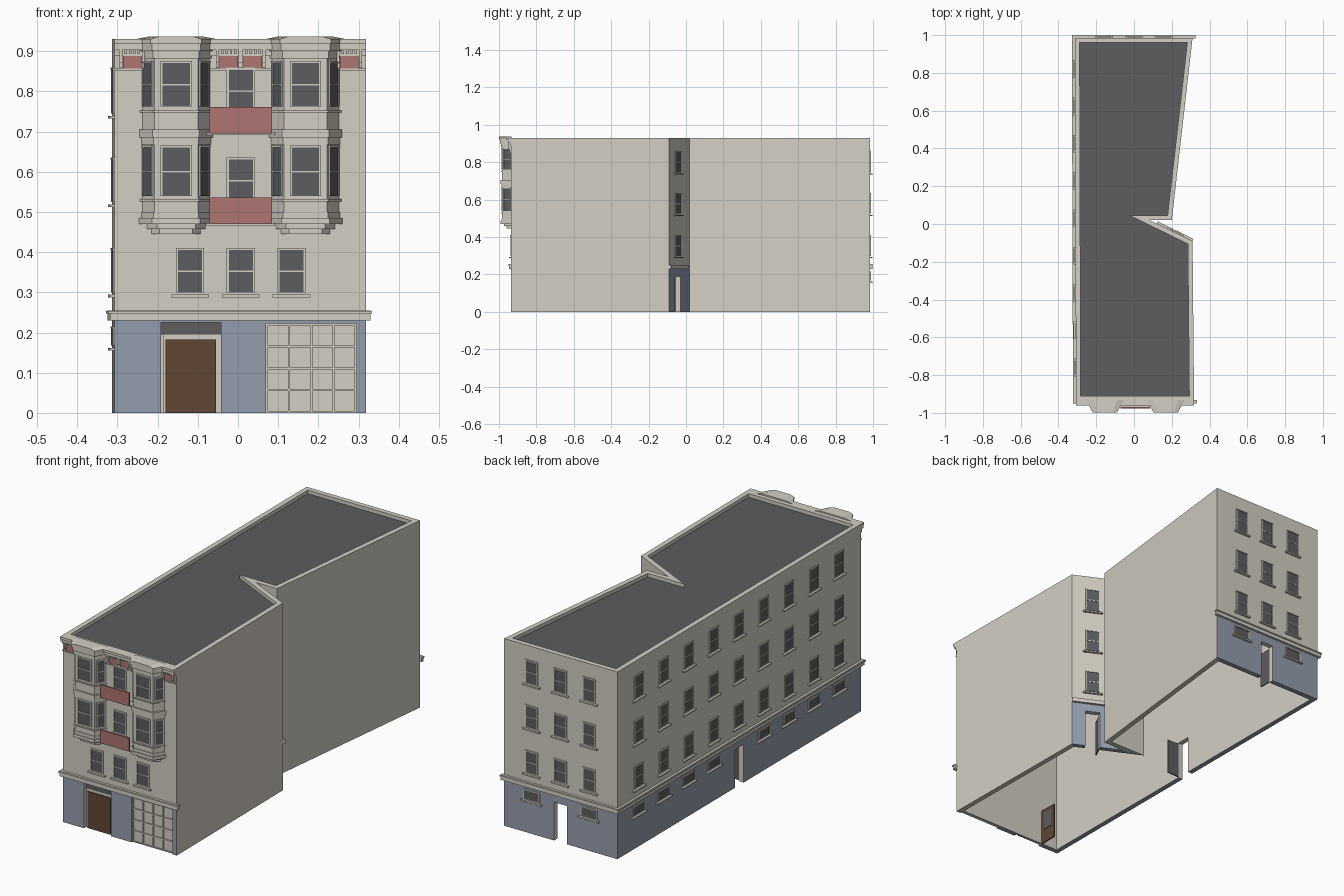
import bpy, bmesh, math
from mathutils import Vector

cube = bpy.data.objects.get("Cube")
if cube:
    bpy.data.objects.remove(cube, do_unlink=True)


def material(name, rgb):
    lin = [((c / 255 + 0.055) / 1.055) ** 2.4 for c in rgb] + [1]
    m = bpy.data.materials.new(name)
    m.use_nodes = True
    m.diffuse_color = lin
    m.node_tree.nodes["Principled BSDF"].inputs["Base Color"].default_value = lin
    return m


CREAM = material("cream_plaster", (212, 207, 196))
BLUE = material("blue_grey_base", (149, 158, 174))
DARK = material("dark_grey", (93, 92, 95))
RED = material("dusty_red", (175, 117, 113))
BROWN = material("door_brown", (97, 70, 53))

# Footprint, counter-clockwise from the front left of the plan
WALL_T, TOP, BASE, ROOF = 0.025, 0.93, 0.23, 0.912
FRONT = -0.935
PLAN = [Vector(p) for p in ((-0.307, FRONT), (0.318, FRONT), (0.31, -0.09),
                            (0.085, 0.02), (0.2, 0.02), (0.31, 0.985), (-0.313, 0.985))]
N = len(PLAN)
PAINTED = (0, 2, 5, 6)          # edges with the painted ground floor
MID = 0.007                     # centre line of the front

parts = {}


def part(name, mat):
    if name not in parts:
        parts[name] = (bmesh.new(), mat)
    return parts[name][0]


def prism(bm, pts, z0, z1):
    lo = [bm.verts.new((p[0], p[1], z0)) for p in pts]
    hi = [bm.verts.new((p[0], p[1], z1)) for p in pts]
    bm.faces.new(lo[::-1])
    bm.faces.new(hi)
    for i in range(len(pts)):
        j = (i + 1) % len(pts)
        bm.faces.new((lo[i], lo[j], hi[j], hi[i]))


class Face:
    """A wall line: u runs along it, n points outward."""

    def __init__(self, a, b):
        self.a, self.length = Vector(a), (Vector(b) - Vector(a)).length
        self.d = (Vector(b) - Vector(a)).normalized()
        self.n = Vector((self.d.y, -self.d.x))

    def box(self, name, mat, u0, u1, n0, n1, z0, z1):
        pts = [self.a + self.d * u + self.n * n
               for u, n in ((u0, n1), (u1, n1), (u1, n0), (u0, n0))]
        prism(part(name, mat), pts, z0, z1)

    def window(self, u, z0, z1, w=0.06, sill=True, sash=True):
        h, f = w / 2, 0.005
        self.box("window_glass", DARK, u - h, u + h, -0.003, 0.002, z0, z1)
        for s in (-1, 1):
            x = u + s * (h + f / 2)
            self.box("window_frames", CREAM, x - f / 2, x + f / 2, -0.003, 0.004, z0, z1)
        self.box("window_frames", CREAM, u - h - f, u + h + f, -0.003, 0.005, z1, z1 + f)
        if sash:
            m = (z0 + z1) / 2
            self.box("window_frames", CREAM, u - h, u + h, -0.003, 0.004, m - 0.002, m + 0.002)
        if sill:
            self.box("window_sills", CREAM, u - h - 0.017, u + h + 0.017,
                     -0.003, 0.011, z0 - 0.013, z0 - 0.006)


faces = [Face(PLAN[i], PLAN[(i + 1) % N]) for i in range(N)]
front, notch, back, left = (faces[i] for i in PAINTED)
ROWS = ((0.30, 0.405), (0.525, 0.63), (0.745, 0.855))

# Inner plan from mitred offsets
inner = []
for i in range(N):
    n0, n1 = faces[i - 1].n, faces[i].n
    inner.append(PLAN[i] - (n0 + n1) * (WALL_T / (1 + n0.dot(n1))))

# Hollow walls, open at the bottom
bm = bmesh.new()
levels = [[[bm.verts.new((p.x, p.y, z)) for p in loop] for loop in (PLAN, inner)]
          for z in (0, BASE, TOP)]
for i in range(N):
    j = (i + 1) % N
    blue = 1 if i in PAINTED else 0
    for k in range(2):
        (lo, li), (ho, hi) = levels[k], levels[k + 1]
        bm.faces.new((lo[i], lo[j], ho[j], ho[i])).material_index = blue * (k == 0)
        bm.faces.new((li[j], li[i], hi[i], hi[j]))
    (o, n), (to, tn) = levels[0], levels[2]
    bm.faces.new((o[j], o[i], n[i], n[j])).material_index = blue
    bm.faces.new((to[i], to[j], tn[j], tn[i]))
bmesh.ops.recalc_face_normals(bm, faces=bm.faces[:])
mesh = bpy.data.meshes.new("walls")
bm.to_mesh(mesh)
bm.free()
mesh.materials.append(CREAM)
mesh.materials.append(BLUE)
walls = bpy.data.objects.new("walls", mesh)
bpy.context.collection.objects.link(walls)

# Roof deck behind the parapet
prism(part("roof_deck", DARK), inner, ROOF - 0.01, ROOF)

# Door openings with leaves standing open inside
for f, u in ((left, 0.96), (back, 0.31), (notch, 0.102)):
    f.box("opening_cutter", CREAM, u - 0.035, u + 0.035, -0.05, 0.05, -0.02, 0.19)
    f.box("open_door_leaves", DARK, u + 0.035, u + 0.04, -0.09, -WALL_T, 0.005, 0.185)

# Entrance and garage recesses
X = front.a.x
front.box("opening_cutter", CREAM, -0.192 - X, -0.042 - X, -0.02, 0.05, -0.02, 0.225)
front.box("opening_cutter", CREAM, 0.07 - X, 0.295 - X, -0.02, 0.05, -0.02, 0.222)
front.box("entrance_transom", DARK, -0.192 - X, -0.042 - X, -0.022, -0.016, 0.195, 0.225)
front.box("entrance_frame", CREAM, -0.187 - X, -0.042 - X, -0.022, -0.015, 0, 0.195)
front.box("entrance_door", BROWN, -0.18 - X, -0.055 - X, -0.018, -0.011, 0, 0.182)
inside = Face((-0.19, -0.82), (-0.19, FRONT + WALL_T))
inside.box("entrance_leaf", BROWN, 0, inside.length, 0, 0.006, 0, 0.18)
inside.box("entrance_leaf_glass", DARK, 0.02, 0.07, -0.002, 0.008, 0.07, 0.16)
front.box("garage_door", CREAM, 0.07 - X, 0.295 - X, -0.022, -0.012, 0, 0.222)
for k in range(5):
    u, z = 0.07 - X + 0.22 * k / 4, 0.217 * k / 4
    front.box("garage_rails", CREAM, u, u + 0.005, -0.014, -0.006, 0, 0.222)
    front.box("garage_rails", CREAM, 0.07 - X, 0.295 - X, -0.014, -0.007, z, z + 0.005)

# String course above the ground floor
for f in (front, back, left):
    f.box("string_course", CREAM, -0.012, f.length + 0.012, -0.003, 0.012, BASE, 0.255)
    f.box("string_course", CREAM, -0.015, f.length + 0.015, -0.003, 0.016, 0.247, 0.253)
notch.box("string_course", CREAM, 0, notch.length - 0.04, -0.003, 0.012, BASE, 0.25)

# Windows in the plain walls
for z0, z1 in ROWS:
    for k in range(9):
        left.window(0.165 + 0.1975 * k, z0, z1)
    for k in (-1, 0, 1):
        back.window(0.31 + 0.158 * k, z0, z1)
    notch.window(0.102, z0, z1)
    front.window(MID - X, z0, z1)
for k in range(9):
    if k != 4:
        left.window(0.165 + 0.1975 * k, 0.168, 0.21, w=0.08, sash=False)
for s in (-1, 1):
    back.window(0.31 + 0.158 * s, 0.168, 0.21, w=0.08, sash=False)
    front.window(MID - X + 0.126 * s, *ROWS[0])


# Bay windows built as stacked trapezoid layers
def bay_plan(cx, e):
    hb, hf, y = 0.085 + e, 0.054 + e * 0.6, FRONT - 0.048 - e
    return [(cx - hb, FRONT + 0.003), (cx - hf, y), (cx + hf, y), (cx + hb, FRONT + 0.003)]


LAYERS = ((0.445, 0.458, -0.022), (0.458, 0.47, -0.01), (0.47, 0.485, 0.009),
          (0.485, 0.50, 0.003), (0.526, 0.532, 0.006), (0.668, 0.685, 0.003),
          (0.685, 0.705, 0.008), (0.747, 0.753, 0.006), (0.882, 0.9, 0.005),
          (0.9, 0.918, 0.011), (0.918, 0.93, 0.016))
for cx in (MID - 0.161, MID + 0.161):
    prism(part("bay_bodies", CREAM), bay_plan(cx, 0), 0.49, 0.92)
    for z0, z1, e in LAYERS:
        prism(part("bay_mouldings", CREAM), bay_plan(cx, e), z0, z1)
    cap = part("bay_caps", CREAM)
    prism(cap, bay_plan(cx, 0.016), 0.93, 0.937)
    cap.verts.ensure_lookup_table()
    for v in cap.verts[-4:]:
        v.co.x = cx + (v.co.x - cx) * 0.65
    p = bay_plan(cx, 0)
    for k in range(3):
        f = Face(p[k], p[k + 1])
        w = 0.068 if k == 1 else 0.036
        f.window(f.length / 2, 0.54, 0.66, w=w, sill=False)
        f.window(f.length / 2, 0.762, 0.87, w=w, sill=False)

# Balconies between the bays
for z in (0.47, 0.695):
    front.box("balcony_floors", CREAM, MID - X - 0.085, MID - X + 0.085, -0.003, 0.034, z - 0.004, z + 0.003)
    front.box("balcony_panels", RED, MID - X - 0.078, MID - X + 0.078, 0.034, 0.041, z, z + 0.066)

# Front cornice with dentils, brackets and red frieze panels
L = front.length
front.box("cornice", CREAM, 0, L, -0.003, 0.025, 0.918, TOP)
front.box("cornice", CREAM, 0, L, -0.003, 0.018, 0.903, 0.918)
front.box("cornice", CREAM, 0, L, -0.003, 0.006, 0.888, 0.903)
front.box("cornice", CREAM, 0, L, -0.003, 0.006, 0.852, 0.857)
for c, w in ((-0.27, 0.046), (-0.03, 0.046), (0.03, 0.046), (0.27, 0.046)):
    u = MID - X + c
    front.box("frieze_panels", RED, u - w / 2, u + w / 2, -0.003, 0.004, 0.857, 0.888)
    for s in (-1, 1):
        b = u + s * (w / 2 + 0.005)
        front.box("brackets", CREAM, b - 0.004, b + 0.004, -0.003, 0.016, 0.872, 0.903)
        front.box("brackets", CREAM, b - 0.004, b + 0.004, -0.003, 0.01, 0.858, 0.872)
    for k in range(6):
        d = u - 0.0275 + 0.011 * k
        front.box("dentils", CREAM, d - 0.003, d + 0.003, -0.003, 0.013, 0.893, 0.903)

# Turn the collected parts into objects
for name, (pbm, mat) in parts.items():
    bmesh.ops.recalc_face_normals(pbm, faces=pbm.faces[:])
    me = bpy.data.meshes.new(name)
    pbm.to_mesh(me)
    pbm.free()
    me.materials.append(mat)
    bpy.context.collection.objects.link(bpy.data.objects.new(name, me))

# Cut the door openings
cutter = bpy.data.objects["opening_cutter"]
cutter.hide_render = True
mod = walls.modifiers.new("openings", 'BOOLEAN')
mod.operation, mod.solver, mod.object = 'DIFFERENCE', 'EXACT', cutter
bpy.context.view_layer.objects.active = walls
bpy.ops.object.modifier_apply(modifier=mod.name)
bpy.data.objects.remove(cutter, do_unlink=True)
